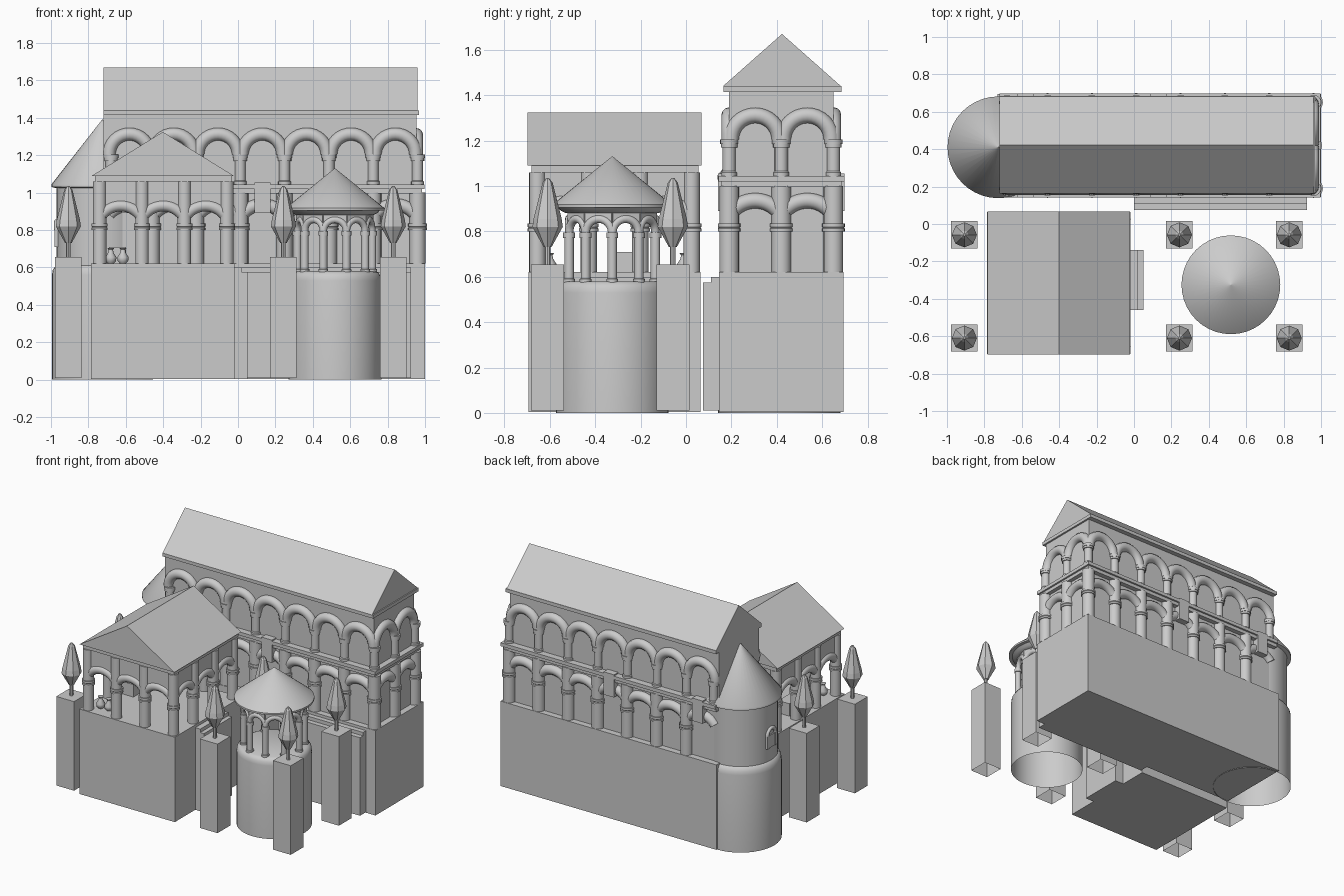
import bpy, bmesh, math
from math import pi, sin, cos
from mathutils import Matrix

if "Cube" in bpy.data.objects:
    bpy.data.objects.remove(bpy.data.objects["Cube"])


def make(name, verts, faces, smooth=False):
    me = bpy.data.meshes.new(name)
    me.from_pydata(verts, [], faces)
    bm = bmesh.new()
    bm.from_mesh(me)
    bmesh.ops.recalc_face_normals(bm, faces=bm.faces)
    bm.to_mesh(me)
    bm.free()
    if smooth:
        me.polygons.foreach_set("use_smooth", [True] * len(me.polygons))
        me.set_sharp_from_angle(angle=math.radians(40))
    ob = bpy.data.objects.new(name, me)
    bpy.context.collection.objects.link(ob)
    return ob


def prism(name, profile, depth, matrix, open_bottom=False):
    """Extrude a local XZ profile along local Y, centred."""
    n = len(profile)
    vs = [matrix @ Matrix.Translation((x, y, z)).translation
          for y in (-depth / 2, depth / 2) for x, z in profile]
    fs = [list(range(n)), list(range(n, 2 * n))]
    fs += [(i, (i + 1) % n, n + (i + 1) % n, n + i) for i in range(1 if open_bottom else 0, n)]
    return make(name, vs, fs)


def box(name, x0, x1, y0, y1, z0, z1, open_bottom=False):
    return prism(name, [(x0, z0), (x1, z0), (x1, z1), (x0, z1)], y1 - y0,
                 Matrix.Translation((0, (y0 + y1) / 2, 0)), open_bottom)


def lathe(name, x, y, profile, n=16, smooth=True, open_bottom=False):
    """Revolve (radius, z) points about a vertical axis, ends capped."""
    vs = [(x + r * cos(2 * pi * i / n), y + r * sin(2 * pi * i / n), z)
          for r, z in profile for i in range(n)]
    fs = [(k * n + i, k * n + (i + 1) % n, (k + 1) * n + (i + 1) % n, (k + 1) * n + i)
          for k in range(len(profile) - 1) for i in range(n)]
    fs.append(list(range(len(vs) - n, len(vs))))
    if not open_bottom:
        fs.append(list(range(n)))
    return make(name, vs, fs, smooth)


def place(x, y, z, ang):
    return Matrix.Translation((x, y, z)) @ Matrix.Rotation(ang, 4, 'Z')


def arch(name, x, y, z, ang, R, r, start=0.0, n=16, m=12):
    """Round arch moulding; start is the angle of its springing points."""
    mat = place(x, y, z, ang)
    vs = []
    for i in range(n + 1):
        a = start + (pi - 2 * start) * i / n
        for j in range(m):
            b = 2 * pi * j / m
            d = R + r * cos(b)
            vs.append((mat @ Matrix.Translation((d * cos(a), r * sin(b), d * sin(a)))).translation)
    fs = [(i * m + j, i * m + (j + 1) % m, (i + 1) * m + (j + 1) % m, (i + 1) * m + j)
          for i in range(n) for j in range(m)]
    fs += [list(range(m)), list(range(n * m, n * m + m))]
    return make(name, vs, fs, True)


def spandrel(name, x, y, z, ang, half, R, top, depth, start=0.0):
    """Wall panel above an arched opening."""
    angs = [start + (pi - 2 * start) * i / 12 for i in range(13)]
    pts = [(R * cos(a), R * sin(a)) for a in angs]
    low = R * sin(start)
    pts += [(-half, low), (-half, top - z), (half, top - z), (half, low)]
    return prism(name, pts, depth, place(x, y, z, ang))


def lower_column(x, y, top, r=0.043):
    lathe("lower_column", x, y, [(r, 0.62), (r, 0.80), (r + .007, 0.80), (r + .007, 0.812),
                                 (r + .003, 0.816), (r + .007, 0.82), (r + .007, 0.835),
                                 (r, 0.835), (r, top)], 20)


def upper_column(x, y):
    lathe("upper_column", x, y, [(.034, 1.04), (.034, 1.06), (.029, 1.065), (.029, 1.17),
                                 (.036, 1.17), (.036, 1.185), (.04, 1.185), (.04, 1.205), (.03, 1.205)])


# main hall: podium, walls, cornices, roof
box("hall_podium", -0.73, 1.0, 0.145, 0.695, 0.005, 0.62)
box("hall_lower_wall", -0.72, 0.955, 0.19, 0.65, 0.62, 1.02)
box("hall_upper_wall", -0.72, 0.955, 0.19, 0.65, 1.02, 1.43)
box("middle_cornice_lower", -0.72, 0.985, 0.155, 0.685, 0.995, 1.02)
box("middle_cornice_upper", -0.72, 0.998, 0.143, 0.698, 1.02, 1.045)
box("eaves_cornice", -0.72, 0.968, 0.165, 0.685, 1.415, 1.44)
prism("hall_roof", [(-0.26, 1.44), (0.26, 1.44), (0, 1.67)], 1.68, place(0.12, 0.423, 0, pi / 2))

# hall arcades on both long sides
S = 0.237
xs = [0.96 - S * i for i in range(8)]
for y in (0.19, 0.65):
    s = -1 if y < 0.4 else 1
    for i, x in enumerate(xs):
        if i < 7:
            lower_column(x, y, 1.0)
            upper_column(x, y)
            arch("lower_arch", x - S / 2, y, 0.80, 0, 0.135, 0.034, 0.65)
            arch("upper_arch", x - S / 2, y, 1.205, 0, 0.108, 0.034)
        else:
            upper_column(x + .02, y)
    for x in (xs[3] - S / 2, xs[6] - S / 2):
        box("bay_block", x - .042, x + .042, y + s * .022 - .026, y + s * .022 + .026, 0.89, 1.055)

# hall arcade on the right end
lower_column(0.955, 0.42, 1.0)
upper_column(0.96, 0.42)
for y in (0.305, 0.535):
    arch("end_lower_arch", 0.955, y, 0.80, pi / 2, 0.135, 0.034, 0.65)
    arch("end_upper_arch", 0.955, y, 1.205, pi / 2, 0.106, 0.034)

# apse with conical roof and arched window
ax, ay = -0.725, 0.41
lathe("apse_base", ax, ay, [(.27, 0), (.27, .56), (.266, .585), (.254, .605), (.24, .615)], 40, True, True)
lathe("apse_wall", ax, ay, [(.245, .6), (.245, 1.03)], 40)
lathe("apse_roof", ax, ay, [(.25, 1.025), (.272, 1.03), (.272, 1.045), (.002, 1.39)], 40)
arch("apse_window_frame", ax - .245, ay, .80, pi / 2, .045, .013)
box("apse_window", ax - .252, ax - .22, ay - .04, ay + .04, .71, .80)
for s in (-1, 1):
    box("apse_window_jamb", ax - .256, ax - .23, ay + s * .045 - .012, ay + s * .045 + .012, .71, .80)

# front pavilion: podium, open arcade, gabled roof
box("pavilion_podium", -0.785, -0.02, -0.695, 0.065, 0.005, 0.62)
px = [-0.74 + 0.2267 * i for i in range(4)]
py = [-0.655 + 0.2267 * i for i in range(4)]
for i, x in enumerate(px):
    for j, y in enumerate(py):
        if i in (0, 3) or j in (0, 3):
            lower_column(x, y, 1.06, 0.036)
for k in range(3):
    for e in (0, 3):
        for a, b, ang in ((px[k] + .1133, py[e], 0), (px[e], py[k] + .1133, pi / 2)):
            arch("pavilion_arch", a, b, 0.80, ang, 0.13, 0.03, 0.65)
            spandrel("pavilion_spandrel", a, b, 0.80, ang, 0.1133, 0.125, 1.08, 0.03, 0.65)
box("pavilion_ceiling", -0.765, -0.035, -0.68, 0.055, 1.06, 1.095)
prism("pavilion_roof", [(-0.38, 1.09), (0.38, 1.09), (0, 1.325)], 0.765,
      Matrix.Translation((-0.402, -0.315, 0)))

# pavilion furnishings
box("bench", -0.69, -0.6, -0.34, -0.2, 0.62, 0.71)
for x, y in ((-0.68, -0.6), (-0.615, -0.6), (-0.68, -0.01)):
    lathe("vase", x, y, [(.015, .62), (.028, .635), (.03, .655), (.014, .68), (.012, .695), (.02, .705)], 12)

# steps between the terraces
box("pavilion_step_upper", -0.02, 0.02, -0.46, -0.14, 0.005, 0.60)
box("pavilion_step_lower", 0.02, 0.05, -0.46, -0.14, 0.005, 0.575)
box("hall_step_upper", 0.0, 0.925, 0.11, 0.145, 0.01, 0.60)
box("hall_step_lower", 0.0, 0.925, 0.075, 0.11, 0.01, 0.575)

# round pavilion
cx, cy = 0.518, -0.325
lathe("rotunda_base", cx, cy, [(.248, 0), (.248, .53), (.244, .555), (.232, .572), (.215, .58)], 40, True, True)
N = 10
for i in range(N):
    a = 2 * pi * i / N
    lathe("rotunda_column", cx + .2 * cos(a), cy + .2 * sin(a),
          [(.026, .575), (.026, .59), (.021, .593), (.021, .77), (.026, .77), (.026, .795)], 12)
    b = a + pi / N
    r = .2 * cos(pi / N)
    arch("rotunda_arch", cx + r * cos(b), cy + r * sin(b), .795, b + pi / 2, .06, .018, 0, 12)
    spandrel("rotunda_spandrel", cx + r * cos(b), cy + r * sin(b), .795, b + pi / 2, .062, .055, .9, .016)
lathe("rotunda_cornice", cx, cy, [(.205, .88), (.225, .89), (.245, .91)], 40)
lathe("rotunda_roof", cx, cy, [(.264, .905), (.264, .918), (.002, 1.13)], 40)

# potted cypress trees on tall square piers
for x in (-0.907, 0.243, 0.83):
    for y in (-0.058, -0.61):
        box("tree_pier", x - .071, x + .071, y - .073, y + .073, 0.01, 0.655, True)
        lathe("tree_trunk", x, y, [(.012, .65), (.012, .75)], 8, False)
        lathe("tree_crown", x, y, [(.018, .732), (.067, .82), (.062, .855), (.022, 1.015), (.006, 1.035)], 8, False)
